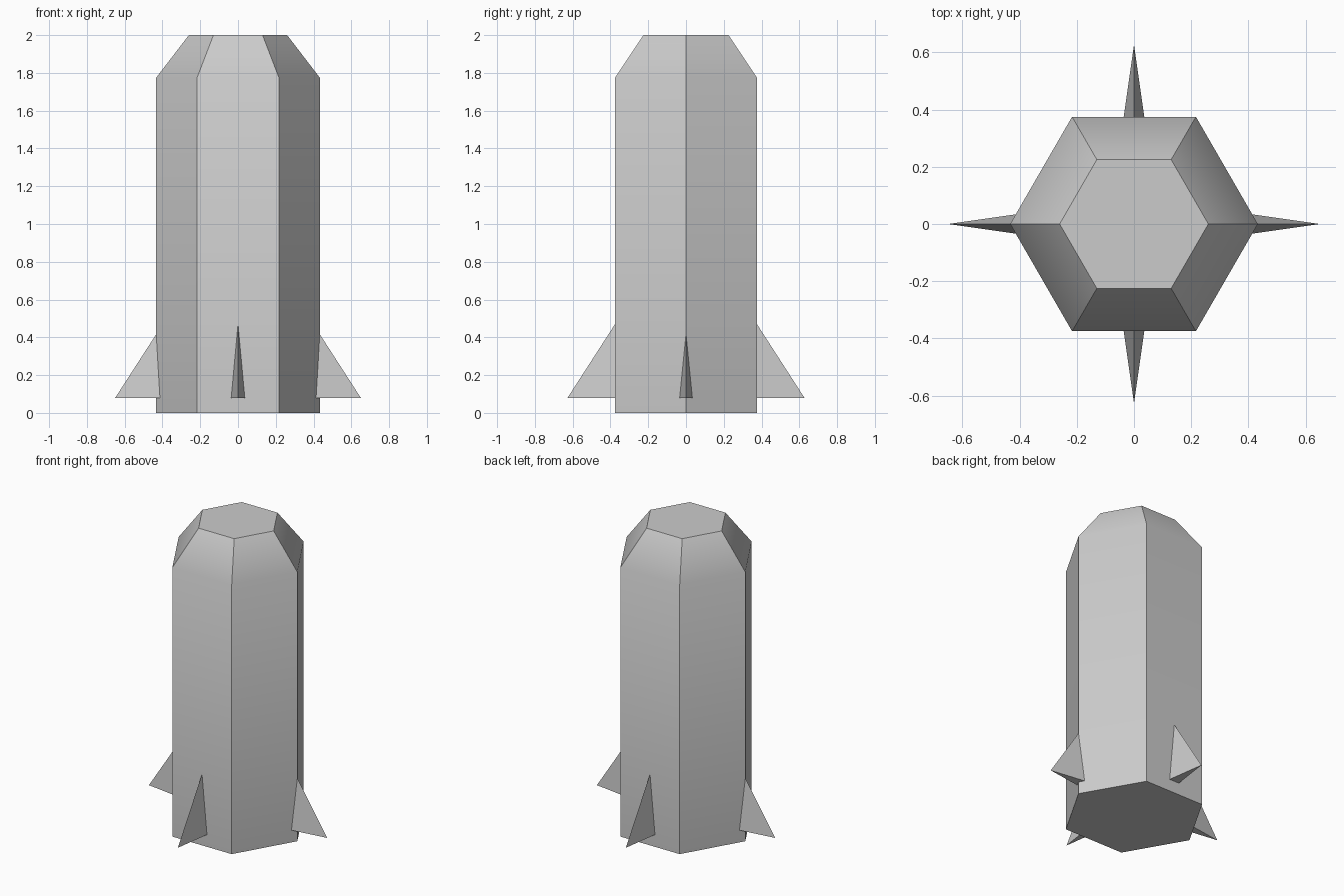
import bpy, bmesh
from math import radians, cos, sin
from mathutils import Matrix

if "Cube" in bpy.data.objects:
    bpy.data.objects.remove(bpy.data.objects["Cube"])


def make_object(name, bm):
    bmesh.ops.recalc_face_normals(bm, faces=bm.faces)
    mesh = bpy.data.meshes.new(name)
    bm.to_mesh(mesh)
    bm.free()
    obj = bpy.data.objects.new(name, mesh)
    bpy.context.collection.objects.link(obj)
    return obj


# Six-sided body with a tapered shoulder, lofted from (radius, height) rings
bm = bmesh.new()
rings = []
for radius, z in [(0.433, 0), (0.433, 1.775), (0.26, 2.0)]:
    rings.append([bm.verts.new((radius * cos(radians(60 * i)),
                                radius * sin(radians(60 * i)), z)) for i in range(6)])
for low, high in zip(rings, rings[1:]):
    for i in range(6):
        j = (i + 1) % 6
        bm.faces.new((low[i], low[j], high[j], high[i]))
bm.faces.new(rings[0])
bm.faces.new(rings[-1])
body = make_object("body", bm)

# Smooth only the soft bend between each side and its shoulder
bpy.context.view_layer.objects.active = body
body.select_set(True)
bpy.ops.object.shade_smooth_by_angle(angle=radians(40))


# Fins: thin diamond-based pyramids whose inner half is buried in the body
def make_fin(name, tip, angle):
    reach, base_z = 0.3, 0.08
    height = reach * 1.55
    bm = bmesh.new()
    bmesh.ops.create_cone(bm, cap_ends=True, segments=4, radius1=1, radius2=0, depth=1)
    bmesh.ops.remove_doubles(bm, verts=bm.verts, dist=0.0001)
    place = (Matrix.Rotation(radians(angle), 4, 'Z')
             @ Matrix.Translation((tip - reach, 0, base_z + height / 2))
             @ Matrix.Diagonal((reach, reach * 0.143, height, 1)))
    bm.transform(place)
    make_object(name, bm)


for name, tip, angle in [("right_fin", 0.65, 0), ("back_fin", 0.627, 90),
                         ("left_fin", 0.65, 180), ("front_fin", 0.627, 270)]:
    make_fin(name, tip, angle)
